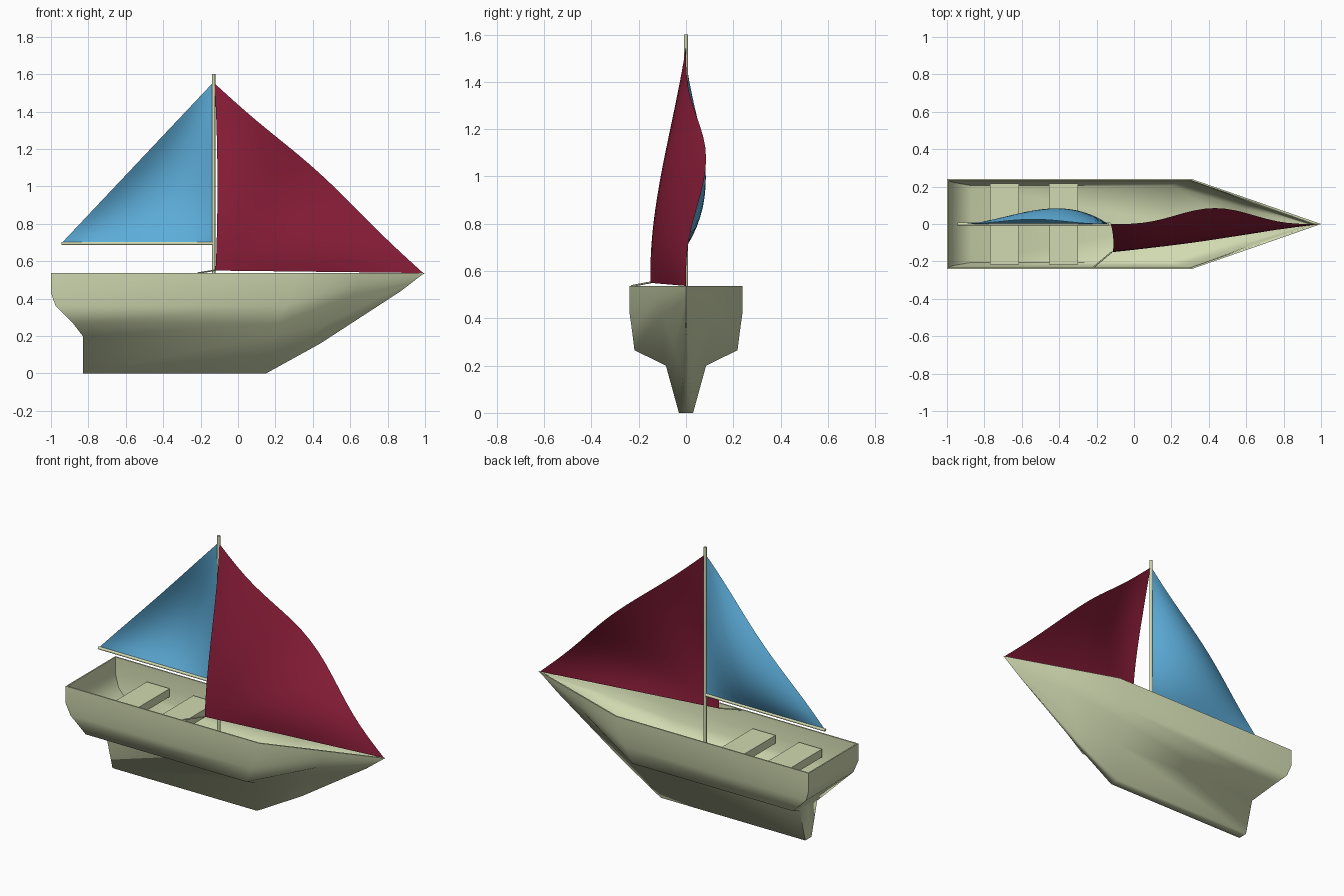
import bpy, bmesh, math
from mathutils import Vector

if "Cube" in bpy.data.objects:
    bpy.data.objects.remove(bpy.data.objects["Cube"])


def material(name, rgb):
    m = bpy.data.materials.new(name)
    m.diffuse_color = (*rgb, 1)
    m.use_nodes = True
    m.node_tree.nodes["Principled BSDF"].inputs["Base Color"].default_value = m.diffuse_color
    return m


WOOD = material("pale_wood", (0.64, 0.70, 0.44))
BLUE = material("blue_cloth", (0.11, 0.42, 0.70))
RED = material("red_cloth", (0.25, 0.012, 0.04))


def finish(bm, name, mat, angle=None):
    mesh = bpy.data.meshes.new(name)
    bm.to_mesh(mesh)
    bm.free()
    ob = bpy.data.objects.new(name, mesh)
    bpy.context.collection.objects.link(ob)
    mesh.materials.append(mat)
    if angle:
        bpy.ops.object.select_all(action='DESELECT')
        ob.select_set(True)
        bpy.context.view_layer.objects.active = ob
        bpy.ops.object.shade_smooth_by_angle(angle=math.radians(angle))
    return ob


def rod(name, a, b, r):
    a, b = Vector(a), Vector(b)
    bm = bmesh.new()
    bmesh.ops.create_cone(bm, cap_ends=True, segments=8, radius1=r, radius2=r, depth=(b - a).length)
    bm.transform((b - a).to_track_quat('Z', 'Y').to_matrix().to_4x4())
    bmesh.ops.translate(bm, verts=bm.verts, vec=(a + b) / 2)
    return finish(bm, name, WOOD, 50)


def box(name, lo, hi):
    lo, hi = Vector(lo), Vector(hi)
    bm = bmesh.new()
    bmesh.ops.create_cube(bm, size=1)
    bmesh.ops.scale(bm, verts=bm.verts, vec=hi - lo)
    bmesh.ops.translate(bm, verts=bm.verts, vec=(lo + hi) / 2)
    return finish(bm, name, WOOD)


def sail(name, mat, head, fore, aft, shape, n=20):
    """Triangular cloth; shape(h, f, a) offsets each barycentric point."""
    bm = bmesh.new()
    P = [Vector(p) for p in (head, fore, aft)]
    rows = []
    for i in range(n + 1):
        row = []
        for j in range(i + 1):
            h, a = 1 - i / n, j / n
            f = max(0, 1 - h - a)
            row.append(bm.verts.new(P[0] * h + P[1] * f + P[2] * a + Vector(shape(h, f, a))))
        rows.append(row)
    for i in range(n):
        for j in range(i + 1):
            bm.faces.new((rows[i][j], rows[i + 1][j], rows[i + 1][j + 1]))
            if j < i:
                bm.faces.new((rows[i][j], rows[i + 1][j + 1], rows[i][j + 1]))
    return finish(bm, name, mat, 60)


# Hull: waterlines (stern, midship end, bow quarter, stem), from keel up over rim to inner floor
waterlines = [
    ((-.83, 0, 0), (.15, 0, 0), (.44, 0, .16), (.80, 0, .394)),
    ((-.83, .03, 0), (.15, .03, 0), (.44, .012, .16), (.80, 0, .394)),
    ((-.83, .085, .20), (.18, .085, .20), (.48, .05, .27), (.87, 0, .44)),
    ((-.88, .218, .265), (.21, .218, .265), (.62, .10, .42), (.93, 0, .486)),
    ((-.975, .23, .36), (.25, .23, .36), (.635, .112, .46), (.96, 0, .509)),
    ((-1, .24, .43), (.29, .24, .43), (.645, .118, .50), (.985, 0, .528)),
    ((-1, .24, .537), (.31, .24, .537), (.65, .122, .537), (1, 0, .537)),
    ((-.992, .232, .537), (.307, .232, .537), (.65, .113, .537), (.975, 0, .537)),
    ((-.992, .232, .43), (.285, .232, .43), (.635, .109, .50), (.96, 0, .53)),
    ((-.965, .222, .36), (.25, .222, .36), (.62, .10, .46), (.94, 0, .52)),
    ((-.87, .205, .275), (.20, .205, .275), (.57, .09, .41), (.92, 0, .505)),
    ((-.87, 0, .275), (.20, 0, .275), (.57, 0, .39), (.92, 0, .505)),
]
bm = bmesh.new()
for side in (1, -1):
    grid = []
    for w in waterlines:
        line = [(w[0][0], 0, w[0][2]), *w]
        grid.append([bm.verts.new((x, y * side, z)) for x, y, z in line])
    for lo, hi in zip(grid, grid[1:]):
        for k in range(4):
            bm.faces.new((lo[k], lo[k + 1], hi[k + 1], hi[k]))
bmesh.ops.remove_doubles(bm, verts=bm.verts, dist=1e-4)
bmesh.ops.dissolve_degenerate(bm, edges=bm.edges, dist=1e-4)
bmesh.ops.recalc_face_normals(bm, faces=bm.faces)
finish(bm, "hull", WOOD, 78)

# Seats
for name, x in (("aft_seat", -.77), ("middle_seat", -.455)):
    box(name, (x, -.217, .40), (x + .155, .217, .45))

# Spars and sheet rope
rod("mast", (-.13, 0, .275), (-.13, 0, 1.6), .009)
rod("boom", (-.945, 0, .695), (-.13, 0, .695), .009)
rod("sheet_rope", (-.12, -.15, .552), (-.215, -.23, .537), .004)

# Mainsail, bellied to +y
sail("mainsail", BLUE, (-.138, 0, 1.55), (-.138, 0, .70), (-.94, 0, .70),
     lambda h, f, a: (0, .025 * (4 * h * a) ** 3 + 2.2 * h * f * a, 0))


# Foresail, rippled behind its leading edge
def ripple(h, f, a):
    lift = (4 * h * f / max(1 - a, .01) ** 2) ** 4 * (1 - a) ** 3 * (1 + 2 * a)
    return (.05 * h * a,
            .085 * lift - .18 * h * a * a - 1.1 * h * f * a,
            .03 * lift)


sail("foresail", RED, (-.125, 0, 1.55), (.99, 0, .537), (-.12, -.15, .55), ripple)
